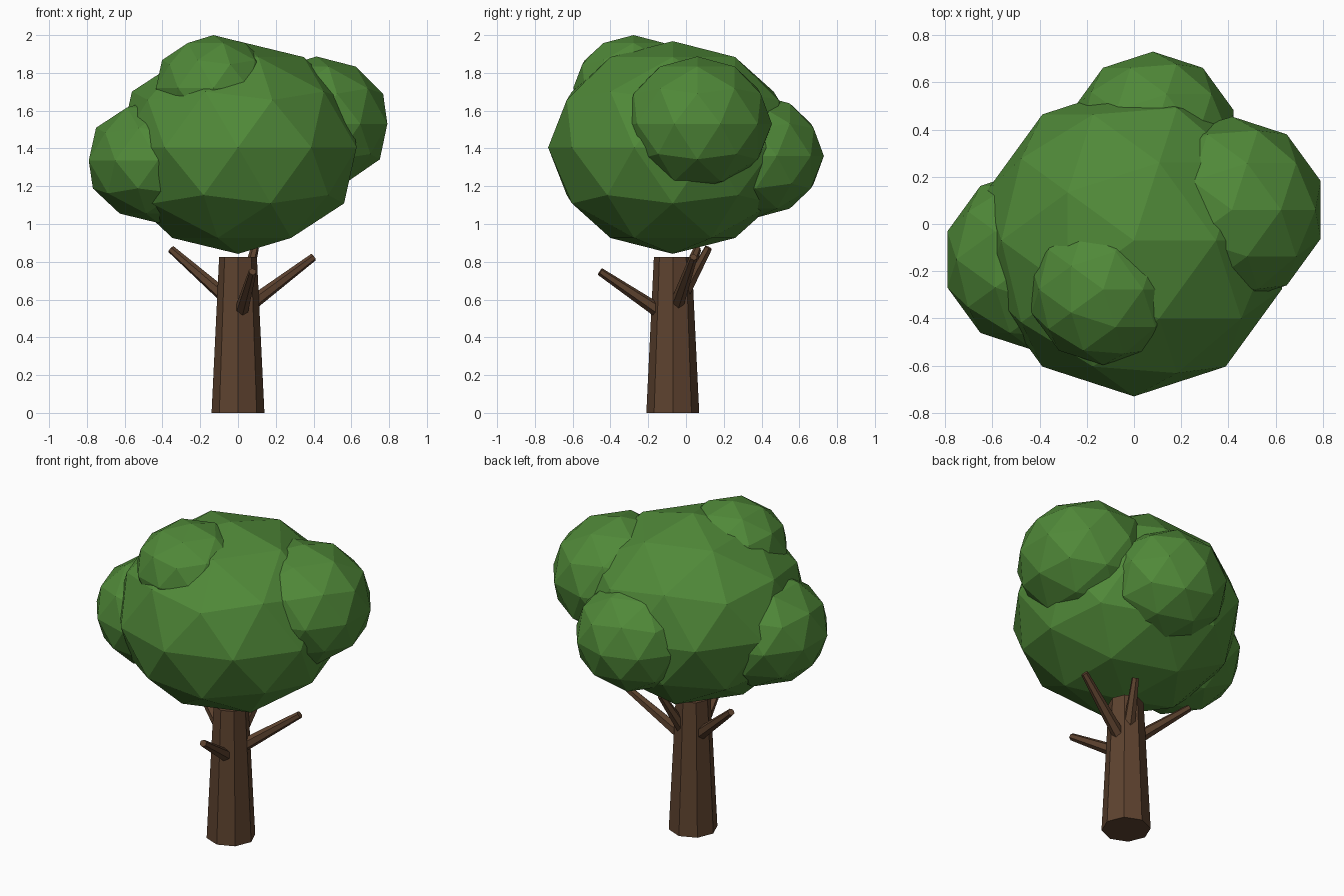
import bpy
from mathutils import Vector

if "Cube" in bpy.data.objects:
    bpy.data.objects.remove(bpy.data.objects["Cube"])


def material(name, color):
    m = bpy.data.materials.new(name)
    m.diffuse_color = color
    m.use_nodes = True
    m.node_tree.nodes["Principled BSDF"].inputs["Base Color"].default_value = m.diffuse_color
    return m


leaf = material("leaf_green", (0.08, 0.25, 0.04, 1))
bark = material("bark_brown", (0.11, 0.055, 0.028, 1))


def limb(name, start, end, r1, r2, sides):
    """Tapered faceted cylinder between two points."""
    a, b = Vector(start), Vector(end)
    bpy.ops.mesh.primitive_cone_add(vertices=sides, radius1=r1, radius2=r2,
                                    depth=(b - a).length, location=(a + b) / 2)
    o = bpy.context.object
    o.rotation_euler = (b - a).to_track_quat('Z', 'Y').to_euler() if sides < 8 else (0, 0, 0)
    o.name = name
    o.data.materials.append(bark)


def foliage(name, center, radius, height):
    """Low-poly leaf clump, slightly flattened."""
    bpy.ops.mesh.primitive_ico_sphere_add(subdivisions=2, radius=1, location=center)
    o = bpy.context.object
    o.scale = (radius, radius, height)
    o.name = name
    o.data.materials.append(leaf)


# Trunk
limb("trunk", (0, -0.07, 0), (0, -0.07, 0.825), 0.14, 0.1, 8)

# Branches
for name, start, end in [
    ("branch_right", (0.06, -0.05, 0.57), (0.40, 0.04, 0.825)),
    ("branch_left", (-0.05, -0.05, 0.60), (-0.355, 0.06, 0.867)),
    ("branch_front", (0.015, -0.13, 0.53), (0.077, -0.455, 0.748)),
    ("branch_back", (0.02, -0.03, 0.60), (0.09, 0.12, 0.875)),
]:
    limb(name, start, end, 0.038, 0.021, 6)

# Crown and side clumps
foliage("crown", (0, -0.07, 1.405), 0.66, 0.563)
foliage("clump_right", (0.415, 0.06, 1.53), 0.395, 0.357)
foliage("clump_left", (-0.424, -0.15, 1.336), 0.385, 0.33)
foliage("clump_back", (0.08, 0.37, 1.36), 0.36, 0.327)
foliage("clump_top", (-0.13, -0.277, 1.72), 0.32, 0.28)
